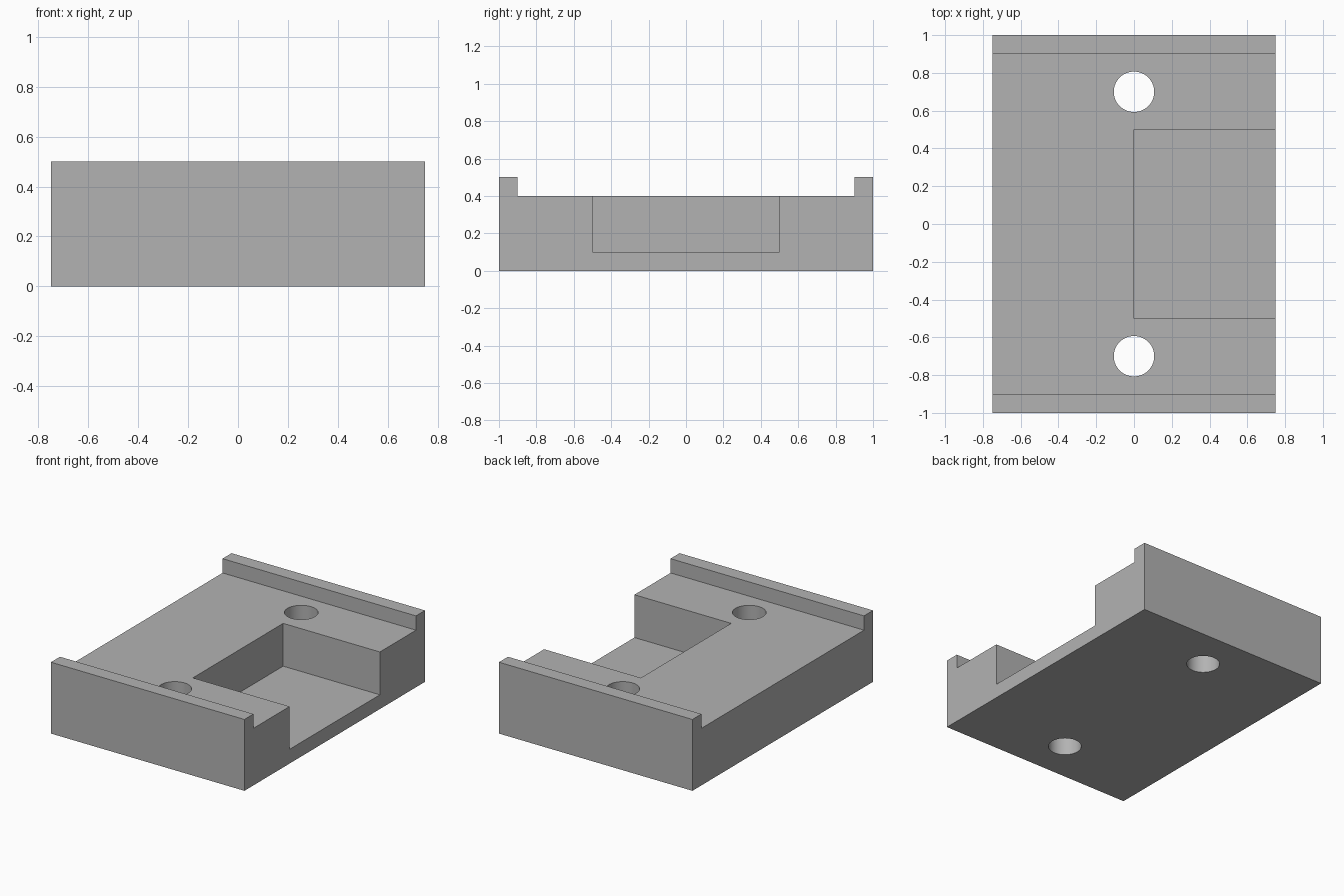
import bpy
import bmesh

cube = bpy.data.objects.get("Cube")
if cube:
    bpy.data.objects.remove(cube, do_unlink=True)

WIDTH, LENGTH = 1.5, 2.0
FLOOR, DECK, LIP_TOP, LIP = 0.1, 0.4, 0.5, 0.1

grey = bpy.data.materials.new("plain grey")
grey.use_nodes = True
grey.diffuse_color = (0.45, 0.45, 0.45, 1)
grey.node_tree.nodes["Principled BSDF"].inputs["Base Color"].default_value = grey.diffuse_color


def extrude_profile(name, points, width):
    """Extrude a closed (y, z) profile along x, centred on x = 0."""
    bm = bmesh.new()
    face = bm.faces.new([bm.verts.new((-width / 2, y, z)) for y, z in points])
    new = bmesh.ops.extrude_face_region(bm, geom=[face])["geom"]
    verts = [g for g in new if isinstance(g, bmesh.types.BMVert)]
    bmesh.ops.translate(bm, verts=verts, vec=(width, 0, 0))
    bmesh.ops.recalc_face_normals(bm, faces=bm.faces)
    mesh = bpy.data.meshes.new(name)
    bm.to_mesh(mesh)
    bm.free()
    obj = bpy.data.objects.new(name, mesh)
    bpy.context.collection.objects.link(obj)
    return obj


def cut(target, cutter):
    """Subtract the cutter from the target, then discard it."""
    cutter.hide_render = True
    mod = target.modifiers.new("cut", "BOOLEAN")
    mod.operation, mod.solver, mod.object = "DIFFERENCE", "EXACT", cutter
    bpy.ops.object.select_all(action="DESELECT")
    target.select_set(True)
    bpy.context.view_layer.objects.active = target
    bpy.ops.object.modifier_apply(modifier=mod.name)
    bpy.data.objects.remove(cutter, do_unlink=True)


# Block with a raised lip along the front and back edges
half = [(LENGTH / 2, 0), (LENGTH / 2, LIP_TOP),
        (LENGTH / 2 - LIP, LIP_TOP), (LENGTH / 2 - LIP, DECK)]
profile = half + [(-y, z) for y, z in reversed(half)]
block = extrude_profile("base_block", profile, WIDTH)
block.data.materials.append(grey)

# Pocket open to the top and to the left side
bpy.ops.mesh.primitive_cube_add(size=1, location=(0.5, 0, FLOOR + 0.5))
pocket = bpy.context.object
pocket.name = "pocket_cutter"
pocket.scale = (1, 1, 1)
cut(block, pocket)

# Two round through holes
for y in (-0.7, 0.7):
    bpy.ops.mesh.primitive_cylinder_add(vertices=64, radius=0.107, depth=2, location=(0, y, 0))
    hole = bpy.context.object
    hole.name = "hole_cutter"
    cut(block, hole)

# Smooth hole walls, crisp block edges
bpy.ops.object.shade_smooth_by_angle(angle=0.5)
